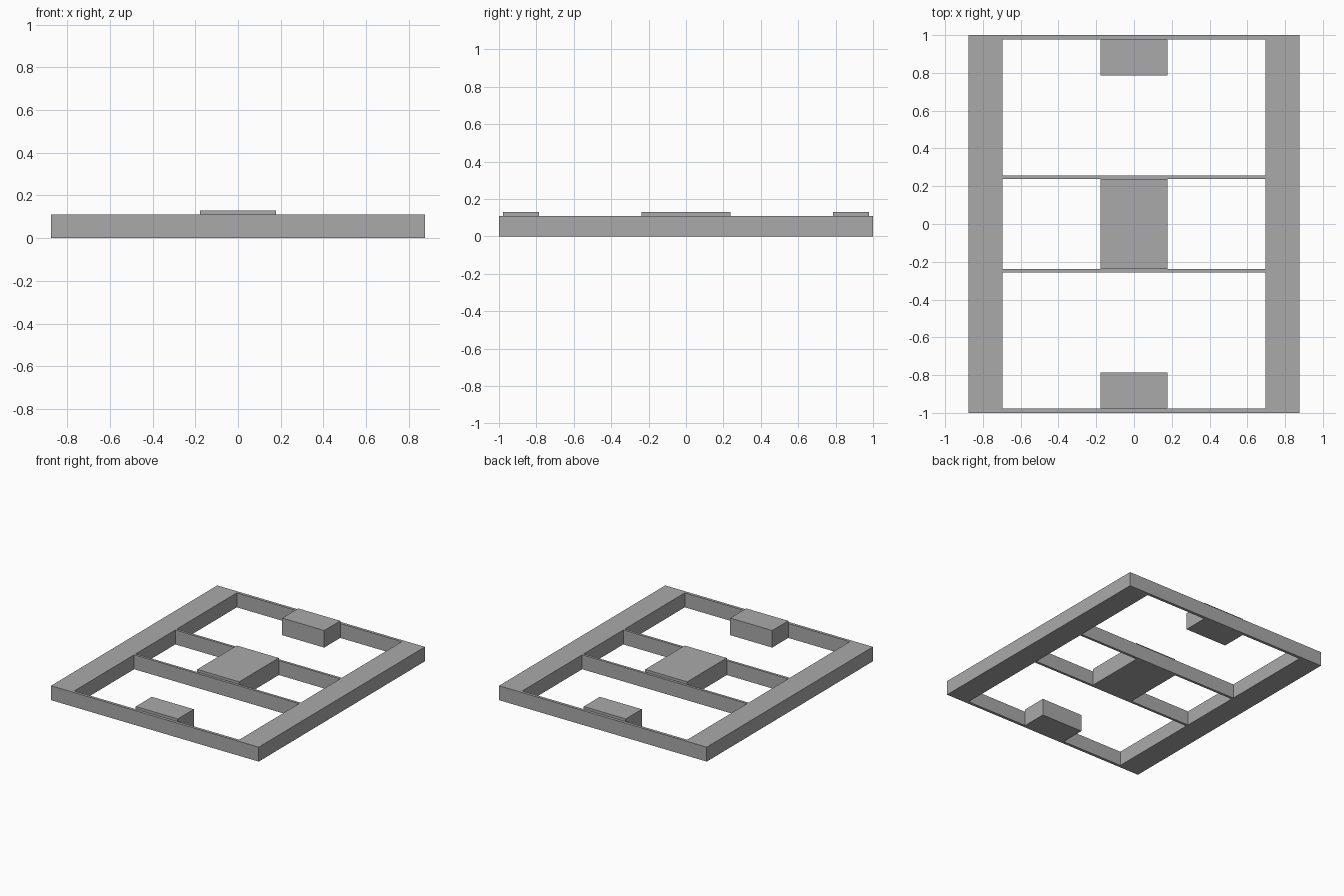
import bpy

cube = bpy.data.objects.get("Cube")
if cube:
    bpy.data.objects.remove(cube, do_unlink=True)

grey = bpy.data.materials.new("plain_grey")
grey.use_nodes = True
colour = (0.4, 0.4, 0.4, 1)
grey.diffuse_color = colour
grey.node_tree.nodes["Principled BSDF"].inputs["Base Color"].default_value = colour


def box(name, x, y, height):
    """Box standing on the ground, spanning the given x and y ranges."""
    centre = ((x[0] + x[1]) / 2, (y[0] + y[1]) / 2, height / 2)
    bpy.ops.mesh.primitive_cube_add(size=1, location=centre)
    obj = bpy.context.object
    obj.name = name
    obj.scale = (x[1] - x[0], y[1] - y[0], height)
    bpy.ops.object.transform_apply(location=False, rotation=False, scale=True)
    obj.data.materials.append(grey)


RAIL_H, BLOCK_H = 0.11, 0.13
HALF_W, INNER_W, BLOCK_W = 0.875, 0.695, 0.177

# Wide side rails
box("left_rail", (INNER_W, HALF_W), (-1, 1), RAIL_H)
box("right_rail", (-HALF_W, -INNER_W), (-1, 1), RAIL_H)

# Thin cross bars and end blocks, mirrored front to back
for side, s in (("front", -1), ("back", 1)):
    def span(a, b):
        return sorted((s * a, s * b))
    box(side + "_end_bar", (-INNER_W, INNER_W), span(0.978, 1), RAIL_H)
    box(side + "_inner_bar", (-INNER_W, INNER_W), span(0.238, 0.257), RAIL_H)
    box(side + "_block", (-BLOCK_W, BLOCK_W), span(0.785, 0.978), BLOCK_H)

# Centre block between the inner bars
box("centre_block", (-BLOCK_W, BLOCK_W), (-0.238, 0.238), BLOCK_H)
